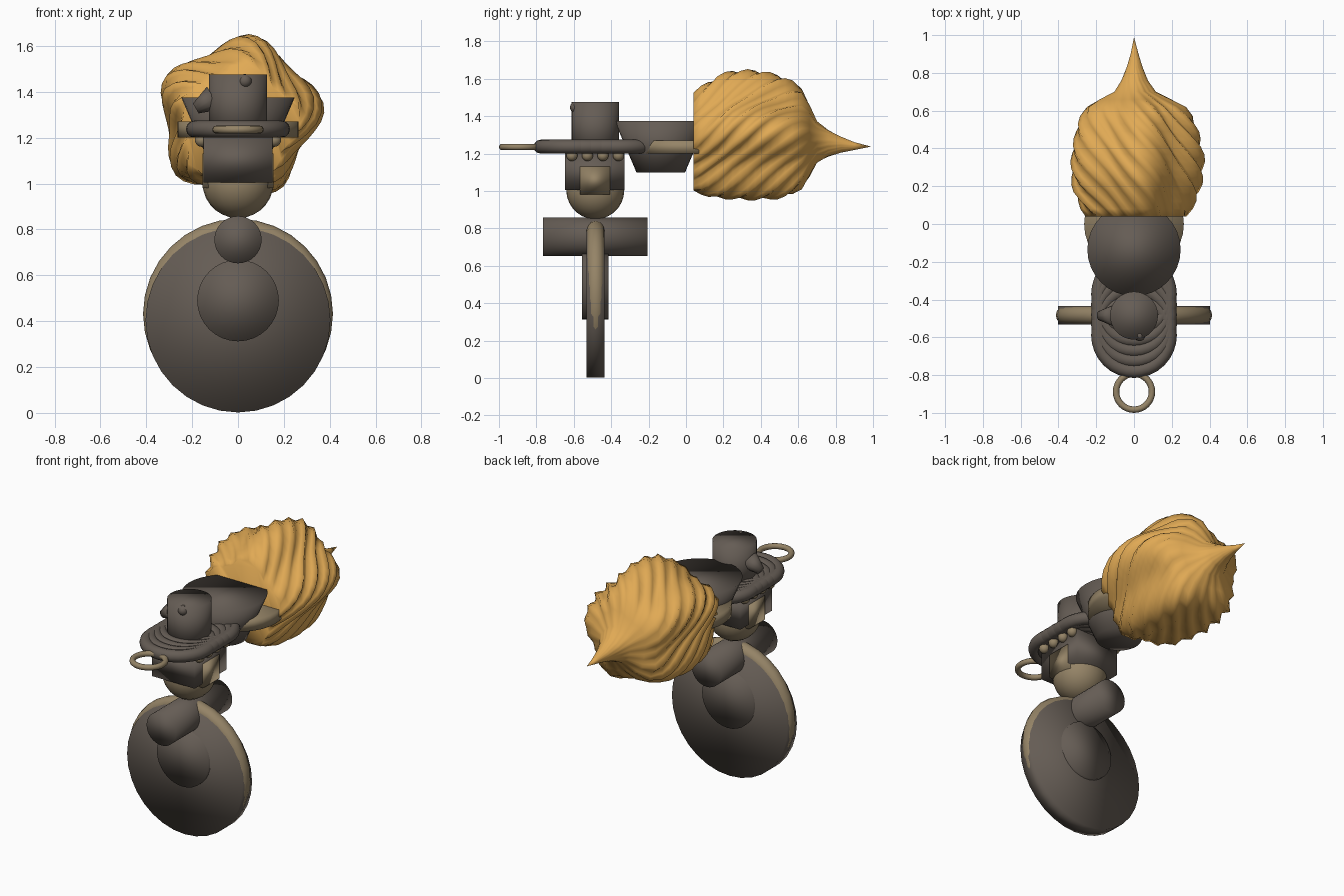
import bpy, bmesh, math, random
from mathutils import Vector

if "Cube" in bpy.data.objects:
    bpy.data.objects.remove(bpy.data.objects["Cube"])

random.seed(4)


def material(name, color):
    m = bpy.data.materials.new(name)
    m.diffuse_color = (*color, 1)
    m.use_nodes = True
    m.node_tree.nodes["Principled BSDF"].inputs["Base Color"].default_value = m.diffuse_color
    return m


IRON = material("dark iron", (0.13, 0.108, 0.09))
BRASS = material("dull brass", (0.30, 0.23, 0.135))
GOLD = material("golden hair", (0.75, 0.40, 0.09))
ALONG_Y = (math.pi / 2, 0, 0)


def finish(name, mat):
    ob = bpy.context.object
    ob.name = name
    ob.data.materials.append(mat)
    bpy.ops.object.shade_smooth()
    return ob


def cylinder(name, mat, loc, r, depth, rot=(0, 0, 0), sides=32):
    bpy.ops.mesh.primitive_cylinder_add(vertices=sides, radius=r, depth=depth, location=loc, rotation=rot)
    return finish(name, mat)


def cone(name, mat, loc, r1, r2, depth, rot=(0, 0, 0), sides=32):
    bpy.ops.mesh.primitive_cone_add(vertices=sides, radius1=r1, radius2=r2, depth=depth, location=loc, rotation=rot)
    return finish(name, mat)


def torus(name, mat, loc, major, minor, rot=(0, 0, 0)):
    bpy.ops.mesh.primitive_torus_add(major_segments=32, minor_segments=12, major_radius=major,
                                     minor_radius=minor, location=loc, rotation=rot)
    return finish(name, mat)


def sphere(name, mat, loc, r):
    bpy.ops.mesh.primitive_uv_sphere_add(segments=24, ring_count=14, radius=r, location=loc)
    return finish(name, mat)


def box(name, mat, loc, size):
    bpy.ops.mesh.primitive_cube_add(size=1, location=loc)
    bpy.context.object.scale = size
    return finish(name, mat)


# Large wheel with offset rim, hub and cross bar
cylinder("wheel_disc", IRON, (0, -0.483, 0.405), 0.403, 0.096, ALONG_Y)
torus("wheel_rim", BRASS, (0, -0.483, 0.432), 0.366, 0.048, ALONG_Y)
cylinder("wheel_hub", IRON, (0, -0.485, 0.49), 0.178, 0.14, ALONG_Y)
cylinder("cross_bar", IRON, (0, -0.485, 0.755), 0.103, 0.56, ALONG_Y)

# Rounded head inside a square helmet with side windows
sphere("head", BRASS, (0, -0.485, 1.004), 0.155)
box("helmet", IRON, (0, -0.487, 1.1025), (0.3, 0.318, 0.195))
box("helmet_windows", BRASS, (0, -0.487, 1.055), (0.31, 0.16, 0.15))

# Bead rows
for side in (-1, 1):
    for i in range(4):
        sphere("bead", BRASS, (side * 0.158, -0.61 + i * 0.083, 1.19), 0.03)

# Hat: brim of overlapping rings, crown and small studs
for i in range(5):
    torus("brim_ring", IRON, (0, -0.588 + i * 0.054, 1.237), 0.19, 0.037)
cylinder("hat_crown", IRON, (0, -0.485, 1.337), 0.127, 0.275)
cone("crown_stud", IRON, (-0.145, -0.485, 1.35), 0.058, 0.025, 0.09, (0, math.radians(-120), 0), 12)
sphere("front_stud", IRON, (0.03, -0.59, 1.447), 0.03)
torus("front_loop", BRASS, (0, -0.888, 1.235), 0.095, 0.017)

# Flared cup and collar behind the hat
cone("cup", IRON, (0, -0.135, 1.237), 0.13, 0.247, 0.275)
cylinder("collar", BRASS, (0, 0.0, 1.235), 0.264, 0.07)

# Swirled hair: five-cornered cross-sections with strongly twisted ridges, tapering into a point
PROFILE = [(0.04, 0.25), (0.08, 0.27), (0.12, 0.285), (0.17, 0.302), (0.21, 0.312), (0.25, 0.318), (0.29, 0.322),
           (0.33, 0.324), (0.37, 0.322), (0.41, 0.318), (0.45, 0.311), (0.49, 0.303), (0.53, 0.292),
           (0.57, 0.278), (0.62, 0.248), (0.66, 0.185), (0.70, 0.108), (0.76, 0.07), (0.83, 0.042), (0.90, 0.021)]
SEG, RIDGES = 72, 18
heights = [random.uniform(0.4, 1.1) for _ in range(RIDGES)]
bm = bmesh.new()
rings = []
for y, r in PROFILE:
    ring = []
    twist = y * 2.8
    fade = min(1, r / 0.3) ** 2
    zc = 1.24 + 0.05 * min(1, max(0, (0.9 - y) / 0.5))
    if y < 0.25:
        zc = 1.255 + (y - 0.04) * 0.165
    for k in range(SEG):
        a = 2 * math.pi * k / SEG + twist
        tooth = (0, 0.35, 1, 0.45)[k % 4]
        ridge = heights[k // 4] * (tooth - 0.45) * 0.036
        lobe = 0.032 * math.cos(5 * (a - math.radians(8)))
        rr = r + fade * (ridge + lobe)
        ring.append(bm.verts.new(Vector((0.003 + rr * math.cos(a), y, zc + rr * math.sin(a)))))
    rings.append(ring)
tip = bm.verts.new((0, 0.99, 1.237))
for a, b in zip(rings, rings[1:]):
    for k in range(SEG):
        n = (k + 1) % SEG
        bm.faces.new((a[k], a[n], b[n], b[k]))
for k in range(SEG):
    bm.faces.new((rings[-1][k], rings[-1][(k + 1) % SEG], tip))
bm.faces.new(rings[0])
bmesh.ops.recalc_face_normals(bm, faces=bm.faces[:])
mesh = bpy.data.meshes.new("swirled_hair")
bm.to_mesh(mesh)
bm.free()
hair = bpy.data.objects.new("swirled_hair", mesh)
bpy.context.collection.objects.link(hair)
bpy.ops.object.select_all(action='DESELECT')
hair.select_set(True)
bpy.context.view_layer.objects.active = hair
finish("swirled_hair", GOLD)
